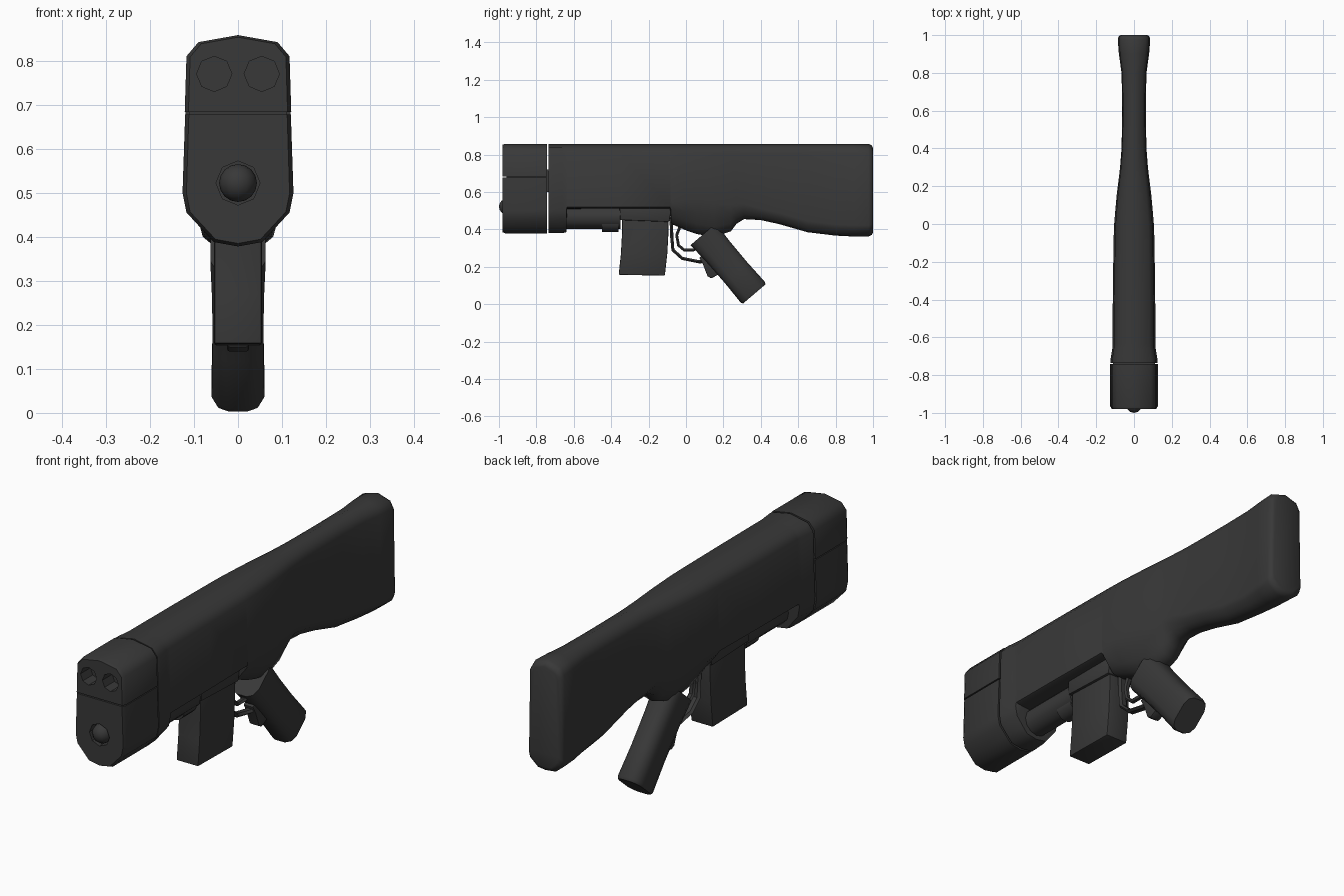
import bpy, bmesh, math
from mathutils import Vector

if "Cube" in bpy.data.objects:
    bpy.data.objects.remove(bpy.data.objects["Cube"])

mat = bpy.data.materials.new("dark_grey")
mat.diffuse_color = (0.04, 0.04, 0.04, 1)
mat.use_nodes = True
mat.node_tree.nodes["Principled BSDF"].inputs["Base Color"].default_value = mat.diffuse_color


def activate(ob):
    bpy.ops.object.select_all(action='DESELECT')
    ob.select_set(True)
    bpy.context.view_layer.objects.active = ob


def finish(ob, bevel=0, angle=35):
    activate(ob)
    if not ob.data.materials:
        ob.data.materials.append(mat)
    if bevel:
        m = ob.modifiers.new("bevel", 'BEVEL')
        m.width, m.segments, m.limit_method = bevel, 2, 'ANGLE'
        m.angle_limit = math.radians(40)
        bpy.ops.object.modifier_apply(modifier=m.name)
    bpy.ops.object.shade_smooth_by_angle(angle=math.radians(angle))
    return ob


def loft(name, rings):
    bm = bmesh.new()
    vs = [[bm.verts.new(p) for p in r] for r in rings]
    n = len(vs[0])
    for a, b in zip(vs, vs[1:]):
        for i in range(n):
            bm.faces.new((a[i], a[(i + 1) % n], b[(i + 1) % n], b[i]))
    bm.faces.new(vs[0])
    bm.faces.new(vs[-1])
    bmesh.ops.recalc_face_normals(bm, faces=bm.faces)
    me = bpy.data.meshes.new(name)
    bm.to_mesh(me)
    bm.free()
    ob = bpy.data.objects.new(name, me)
    bpy.context.collection.objects.link(ob)
    return ob


def side_prism(name, pts, w, bevel=0):
    return finish(loft(name, [[(x, y, z) for y, z in pts] for x in (-w, w)]), bevel)


def mirrored(half):
    return half + [(-x, z) for x, z in reversed(half) if x > 0]


def cut(ob, x, z, r, sides, y0, y1):
    bpy.ops.mesh.primitive_cylinder_add(vertices=sides, radius=r, depth=y1 - y0,
                                        location=(x, (y0 + y1) / 2, z), rotation=(math.pi / 2, 0, 0))
    c = bpy.context.object
    c.hide_render = True
    activate(ob)
    m = ob.modifiers.new("hole", 'BOOLEAN')
    m.operation, m.object, m.solver = 'DIFFERENCE', c, 'EXACT'
    bpy.ops.object.modifier_apply(modifier=m.name)
    bpy.data.objects.remove(c)


# Main body and stock: y, half width, bottom, top, lower rounding height
sections = [
    (-.735, .124, .38, .858, .12), (-.715, .124, .38, .858, .12), (-.66, .115, .38, .858, .12),
    (-.64, .114, .385, .858, .12), (-.635, .114, .51, .858, .01), (-.35, .112, .51, .858, .01),
    (-.085, .108, .51, .858, .01), (-.08, .108, .43, .858, .12), (0, .105, .395, .858, .16),
    (.06, .1, .375, .858, .18), (.15, .092, .36, .858, .18), (.24, .081, .39, .858, .14),
    (.27, .077, .43, .858, .1), (.31, .073, .455, .858, .08), (.4, .066, .45, .858, .06),
    (.5, .064, .428, .858, .06), (.65, .063, .385, .858, .06), (.8, .066, .367, .858, .06),
    (.9, .08, .362, .858, .06), (.975, .086, .362, .858, .06), (.993, .082, .37, .85, .06),
    (1, .07, .385, .835, .06)]


def body_ring(y, w, zb, zt, k):
    half = [(0, zt), (.72 * w, zt - .018), (.93 * w, zt - .05), (w, zb + k), (.93 * w, zb + .63 * k),
            (.65 * w, zb + .3 * k), (.45 * w, zb + .07 * k), (0, zb)]
    pts = half + [(-x, z) for x, z in half[-2:0:-1]]
    return [(x, y, z) for x, z in pts]


finish(loft("body_and_stock", [body_ring(*s) for s in sections]), angle=50)

# Front cap, lower and upper pieces
caps = {
    "front_cap_lower": [(.12, .678), (.126, .5), (.117, .455), (.08, .415), (.055, .388), (0, .378)],
    "front_cap_upper": [(0, .858), (.09, .842), (.117, .81), (.121, .683)]}
for name, half in caps.items():
    pts = mirrored(half)
    cx, cz = 0, sum(p[1] for p in pts) / len(pts)
    seam = .678 if "lower" in name else .683
    rings = []
    for y, s in ((-.742, 1), (-.965, 1), (-.98, .93)):
        rings.append([(x * s, y, z if z == seam else cz + (z - cz) * s) for x, z in pts])
    ob = loft(name, rings)
    if "lower" in name:
        cut(ob, 0, .522, .05, 8, -1.02, -.93)
    else:
        for sx in (-1, 1):
            cut(ob, sx * .054, .77, .04, 8, -1.02, -.91)
    finish(ob, angle=40)

# Core joining the cap pieces across the seams
side_prism("cap_core", [(-.96, .6), (-.7, .6), (-.7, .72), (-.96, .72)], .11)

# Ball in the muzzle
bpy.ops.mesh.primitive_uv_sphere_add(segments=12, ring_count=8, radius=.043, location=(0, -.957, .522))
bpy.context.object.name = "muzzle_ball"
finish(bpy.context.object)

# Barrel tube under the body, with its rear collar
for name, y0, y1, r, z in (("under_tube", -.64, -.35, .062, .465), ("tube_collar", -.45, -.36, .05, .437)):
    bpy.ops.mesh.primitive_cylinder_add(vertices=12, radius=r, depth=y1 - y0,
                                        location=(0, (y0 + y1) / 2, z), rotation=(math.pi / 2, 0, 0))
    bpy.context.object.name = name
    finish(bpy.context.object)

# Magazine and its well
side_prism("magazine", [(-.342, .52), (-.342, .38), (-.348, .27), (-.36, .157),
                        (-.113, .153), (-.1, .27), (-.094, .38), (-.094, .52)], .054, .005)
side_prism("magazine_well", [(-.355, .52), (-.352, .45), (-.09, .44), (-.075, .52)], .066, .005)

# Pistol grip, lofted along its slanted axis
d, across = Vector((0, .65, -.76)), Vector((0, .76, .65))
end = Vector((0, .365, .055))
grip = []
for t, s in ((-.42, 1.05), (-.3, .98), (-.15, .96), (-.012, 1), (0, .93)):
    c = end + d * t
    grip.append([c + across * (.085 * s * v) + Vector((.06 * s * u, 0, 0)) for u, v in
                 ((1, .5), (.8, .85), (.4, 1), (-.4, 1), (-.8, .85), (-1, .5),
                  (-1, -.5), (-.8, -.85), (-.4, -1), (.4, -1), (.8, -.85), (1, -.5))])
finish(loft("pistol_grip", grip), angle=45)

# Finger rest on the front of the grip
side_prism("finger_rest", [(.07, .25), (.09, .215), (.115, .15), (.135, .138), (.175, .16), (.2, .2), (.14, .29)],
           .025, .006)


# Trigger guard and trigger as bent bars
def bar(name, pts, r, widen):
    cu = bpy.data.curves.new(name, 'CURVE')
    cu.dimensions, cu.bevel_depth, cu.bevel_resolution, cu.use_fill_caps = '3D', r, 1, True
    sp = cu.splines.new('POLY')
    sp.points.add(len(pts) - 1)
    for p, (y, z) in zip(sp.points, pts):
        p.co = (0, y, z, 1)
    ob = bpy.data.objects.new(name, cu)
    bpy.context.collection.objects.link(ob)
    activate(ob)
    bpy.ops.object.convert(target='MESH')
    ob = bpy.context.object
    ob.scale.x = widen
    finish(ob)


bar("trigger_guard", [(-.08, .47), (-.076, .36), (-.07, .29), (-.02, .245), (.07, .227), (.12, .23)], .01, 2.2)
bar("trigger", [(-.03, .42), (-.05, .37), (-.04, .315), (-.01, .29), (.04, .29), (.09, .33)], .009, 1.6)
